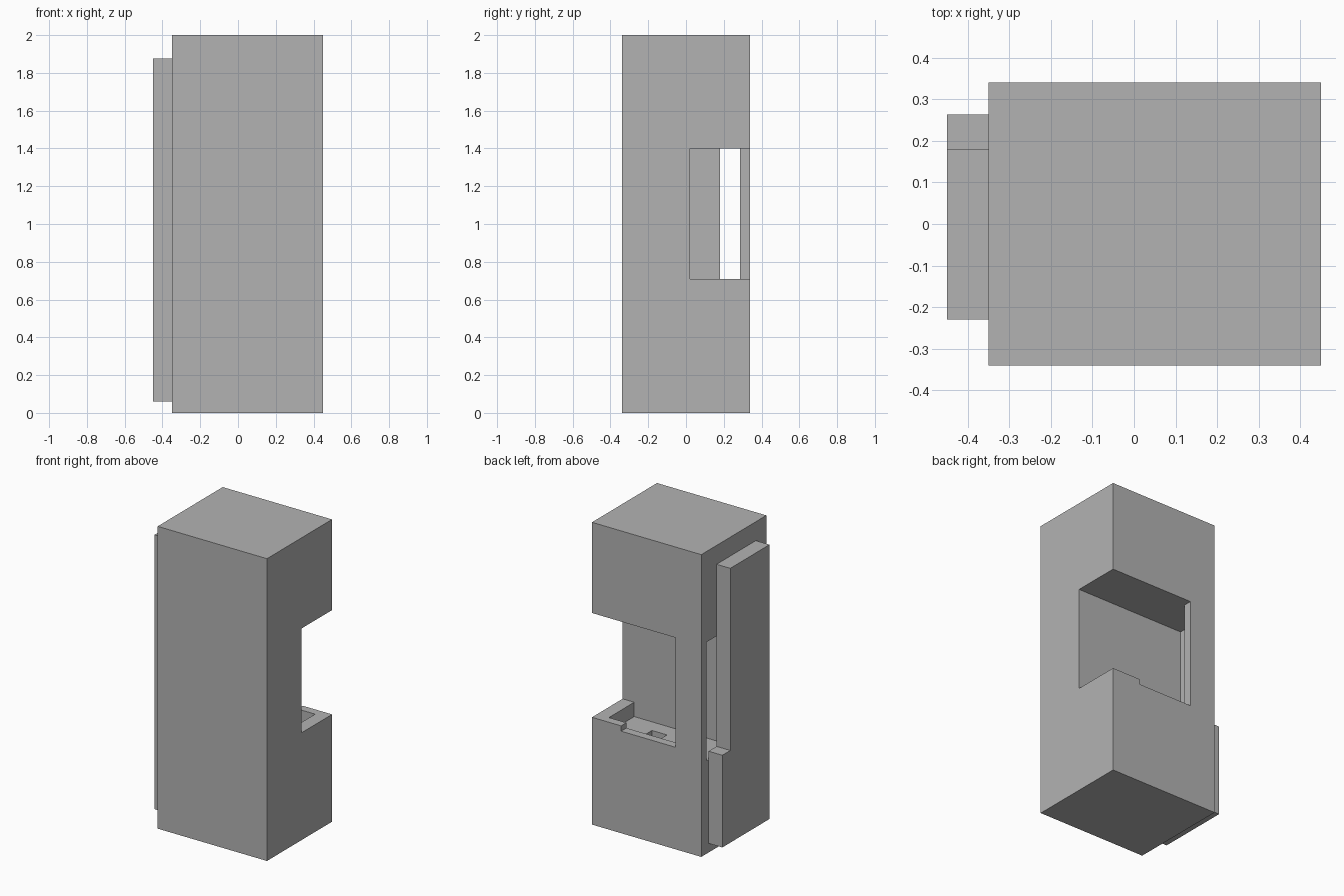
import bpy
import bmesh

default = bpy.data.objects.get("Cube")
if default:
    bpy.data.objects.remove(default, do_unlink=True)

grey = bpy.data.materials.new("plain grey")
grey.use_nodes = True
colour = (0.45, 0.45, 0.45, 1)
grey.diffuse_color = colour
grey.node_tree.nodes["Principled BSDF"].inputs["Base Color"].default_value = colour


def extrude_x(name, profile, x0, x1):
    """Extrude a closed (y, z) outline from x0 to x1."""
    bm = bmesh.new()
    face = bm.faces.new([bm.verts.new((x0, y, z)) for y, z in profile])
    result = bmesh.ops.extrude_face_region(bm, geom=[face])
    moved = [v for v in result["geom"] if isinstance(v, bmesh.types.BMVert)]
    bmesh.ops.translate(bm, verts=moved, vec=(x1 - x0, 0, 0))
    bmesh.ops.recalc_face_normals(bm, faces=bm.faces)
    mesh = bpy.data.meshes.new(name)
    bm.to_mesh(mesh)
    bm.free()
    mesh.materials.append(grey)
    obj = bpy.data.objects.new(name, mesh)
    bpy.context.collection.objects.link(obj)
    return obj


def box(name, x, y, z):
    outline = [(y[0], z[0]), (y[1], z[0]), (y[1], z[1]), (y[0], z[1])]
    return extrude_x(name, outline, *x)


def cut(target, cutter):
    cutter.hide_render = True
    mod = target.modifiers.new("cut", 'BOOLEAN')
    mod.operation = 'DIFFERENCE'
    mod.solver = 'EXACT'
    mod.object = cutter
    bpy.context.view_layer.objects.active = target
    bpy.ops.object.modifier_apply(modifier=mod.name)
    bpy.data.objects.remove(cutter, do_unlink=True)


# Tall housing
BACK, INNER, WALL = 0.34, 0.285, 0.02
TOP, RIM, FLOOR = 1.40, 0.71, 0.615
housing = box("housing", (-0.35, 0.45), (-0.34, BACK), (0, 2))

# Corner bay, open to the back and one side
cut(housing, box("bay_cutter", (-0.16, 0.6), (WALL, 0.5), (RIM, TOP)))
# Sunken channel running out through the other side
cut(housing, box("channel_cutter", (-0.5, 0.365), (WALL, INNER), (FLOOR, TOP)))
# Lowered lip of the back rim
cut(housing, box("lip_cutter", (-0.16, 0.237), (0.2, 0.5), (0.675, 1)))
# Small well in the channel floor
cut(housing, box("well_cutter", (0.055, 0.165), (0.12, 0.195), (0.47, 0.9)))

# Stepped side panel that partly covers the channel opening
extrude_x("side_panel", [(-0.23, 0.06), (0.263, 0.06), (0.263, 0.67),
                         (0.18, 0.67), (0.18, 1.875), (-0.23, 1.875)], -0.45, -0.35)
